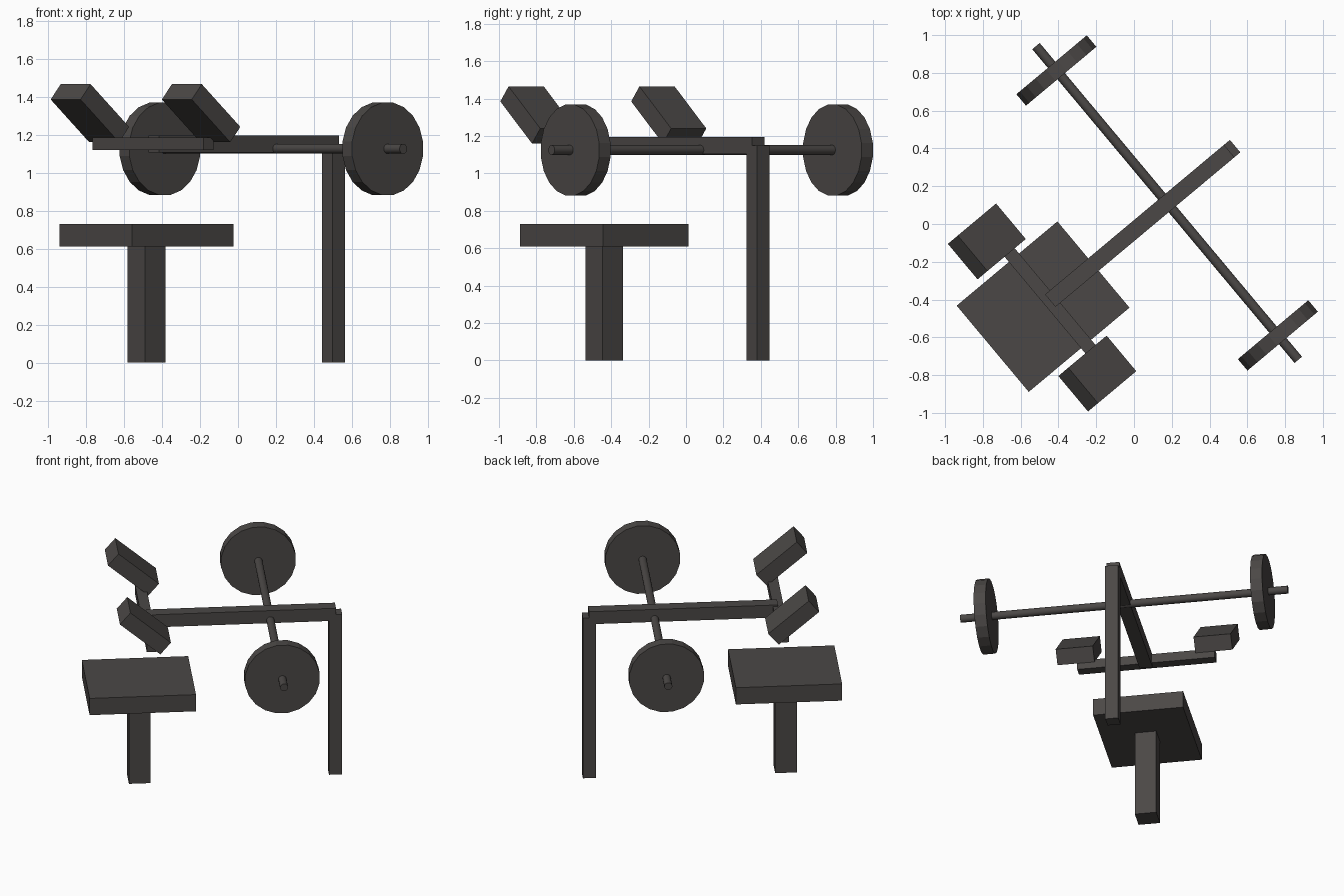
import bpy
from math import radians, pi
from mathutils import Matrix, Vector

cube = bpy.data.objects.get("Cube")
if cube:
    bpy.data.objects.remove(cube, do_unlink=True)

# One dark metal colour for the whole machine
COLOR = (0.07, 0.064, 0.061, 1.0)
metal = bpy.data.materials.new("dark_grey")
metal.use_nodes = True
metal.diffuse_color = COLOR
bsdf = next(n for n in metal.node_tree.nodes if n.type == 'BSDF_PRINCIPLED')
bsdf.inputs["Base Color"].default_value = COLOR

# The machine runs along its own long axis, turned about z
TURN = Matrix.Rotation(radians(39.9), 4, 'Z')
AXIS = -0.027  # sideways offset of the centre line


def finish(name, location, rotation):
    obj = bpy.context.object
    obj.name = name
    obj.data.name = name
    obj.data.materials.append(metal)
    along, side, height = location
    obj.matrix_world = TURN @ Matrix.Translation((along, AXIS + side, height)) @ rotation
    return obj


def box(name, location, size, tilt=0.0):
    bpy.ops.mesh.primitive_cube_add(size=1)
    obj = bpy.context.object
    obj.data.transform(Matrix.Diagonal(Vector((*size, 1))))
    return finish(name, location, Matrix.Rotation(radians(tilt), 4, 'Y'))


def disc(name, location, radius, depth, sides):
    bpy.ops.mesh.primitive_cylinder_add(vertices=sides, radius=radius, depth=depth)
    obj = bpy.context.object
    obj.data.transform(Matrix.Rotation(pi / sides, 4, 'Z'))
    return finish(name, location, Matrix.Rotation(pi / 2, 4, 'X'))


# Seat on its pedestal
box("seat", (-0.65, 0, 0.67), (0.695, 0.595, 0.12))
box("seat_post", (-0.65, 0, 0.305), (0.142, 0.142, 0.61))

# Upright and the long arm resting on it
box("upright_post", (0.632, 0, 0.575), (0.086, 0.086, 1.15))
box("main_arm", (0.017, 0, 1.15), (1.235, 0.086, 0.09))

# Crossbar with a tilted shoulder pad at each end
box("crossbar", (-0.602, 0.005, 1.152), (0.07, 0.91, 0.065))

# Weight bar and its plates
bar = disc("weight_bar", (0.206, 0, 1.125), 0.026, 2.165, 20)
bpy.ops.object.shade_smooth_by_angle()

for label, sign in (("left", 1), ("right", -1)):
    box(label + "_pad", (-0.657, sign * 0.456, 1.3125), (0.347, 0.245, 0.106), 40.4)
    disc(label + "_weight_plate", (0.206, sign * 0.914, 1.125), 0.246, 0.079, 20)
